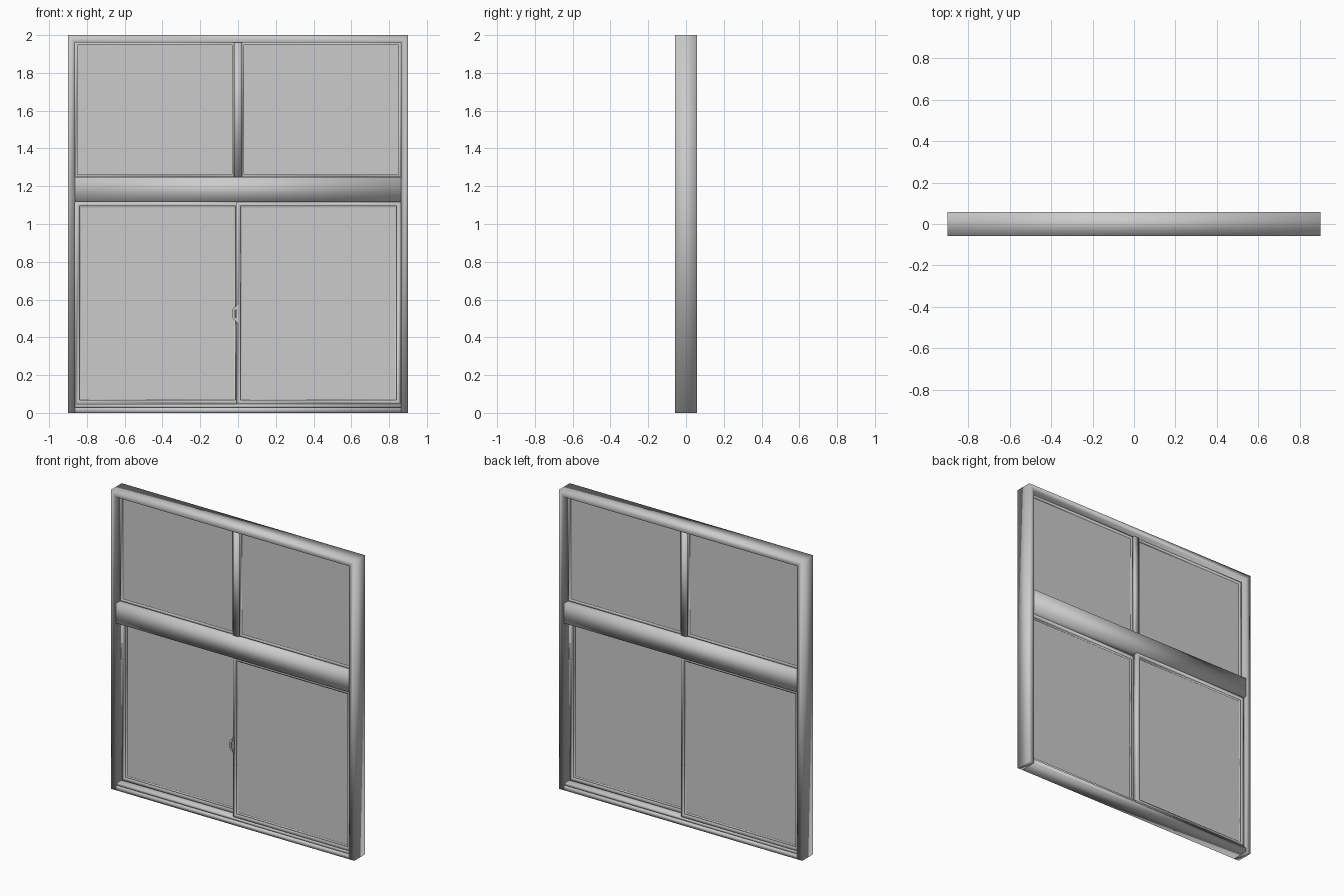
import bpy, bmesh

if "Cube" in bpy.data.objects:
    bpy.data.objects.remove(bpy.data.objects["Cube"])


def finish(name, bm, smooth):
    bmesh.ops.recalc_face_normals(bm, faces=bm.faces)
    mesh = bpy.data.meshes.new(name)
    for f in bm.faces:
        f.smooth = smooth
    bm.to_mesh(mesh)
    bm.free()
    ob = bpy.data.objects.new(name, mesh)
    bpy.context.collection.objects.link(ob)
    return ob


def prism(name, pts, y0, y1, smooth=False):
    """Extrude an x/z outline from y0 to y1."""
    bm = bmesh.new()
    face = bm.faces.new([bm.verts.new((x, y0, z)) for x, z in pts])
    ext = bmesh.ops.extrude_face_region(bm, geom=[face])
    for v in ext["geom"]:
        if isinstance(v, bmesh.types.BMVert):
            v.co.y = y1
    return finish(name, bm, smooth)


def box(name, x0, x1, y0, y1, z0, z1, smooth=False):
    return prism(name, [(x0, z0), (x1, z0), (x1, z1), (x0, z1)], y0, y1, smooth)


def mitred(name, outer, inner, y0, y1, closed=True):
    """Sweep a rectangular section with mitred corners between two outlines."""
    bm = bmesh.new()
    rings = [[bm.verts.new(p) for p in ((o[0], y0, o[1]), (i[0], y0, i[1]),
                                        (i[0], y1, i[1]), (o[0], y1, o[1]))]
             for o, i in zip(outer, inner)]
    n = len(rings)
    for a in range(n if closed else n - 1):
        r, s = rings[a], rings[(a + 1) % n]
        for k in range(4):
            j = (k + 1) % 4
            bm.faces.new((r[k], r[j], s[j], s[k]))
    if not closed:
        bm.faces.new(rings[0])
        bm.faces.new(rings[-1])
    return finish(name, bm, True)


def ring(name, x0, x1, z0, z1, w, y0, y1):
    rect = lambda d: [(x0 + d, z0 + d), (x0 + d, z1 - d), (x1 - d, z1 - d), (x1 - d, z0 + d)]
    return mitred(name, rect(0), rect(w), y0, y1)


D = 0.057   # half depth of the outer frame
IN = 0.862  # inner half width of the opening

# Outer frame: jambs and head in one mitred run, sill between the jambs
mitred("outer_frame", [(-0.9, 0), (-0.9, 2), (0.9, 2), (0.9, 0)],
       [(-IN, 0), (-IN, 1.96), (IN, 1.96), (IN, 0)], -D, D, closed=False)
box("sill", -IN, IN, -D, D, 0, 0.028, True)
box("sill_track", -IN, IN, -0.045, 0.045, 0.026, 0.046, True)

# Transom and upper mullion
box("transom", -IN, IN, -D, D, 1.117, 1.25, True)
box("mullion", -0.02, 0.02, -0.026, 0.026, 1.25, 1.96, True)

# Upper fixed lights and lower sliding sashes, one per side
for side, s in (("left", -1), ("right", 1)):
    x0, x1 = sorted((s * 0.02, s * IN))
    ring(f"upper_bead_{side}", x0, x1, 1.25, 1.96, 0.013, -0.014, 0.014)
    box(f"upper_glass_{side}", x0 + 0.01, x1 - 0.01, -0.004, 0.004, 1.26, 1.95)

    # The right sash runs in the front track, the left one in the back track
    x0, x1 = sorted((-s * 0.01, s * IN))
    y = -s * 0.022
    ring(f"sash_{side}", x0, x1, 0.044, 1.118, 0.023, y - 0.019, y + 0.019)
    ring(f"sash_bead_{side}", x0 + 0.021, x1 - 0.021, 0.065, 1.097, 0.009, y - 0.011, y + 0.011)
    box(f"sash_glass_{side}", x0 + 0.027, x1 - 0.027, y - 0.004, y + 0.004, 0.071, 1.091)

# Latch on the meeting stile of the front sash
box("latch_plate", -0.011, 0.004, -0.046, -0.04, 0.475, 0.575)
prism("latch_lever", [(-0.006, 0.485), (-0.018, 0.488), (-0.028, 0.502), (-0.031, 0.525),
                      (-0.029, 0.548), (-0.018, 0.562), (-0.006, 0.565), (-0.006, 0.55),
                      (-0.016, 0.545), (-0.019, 0.525), (-0.016, 0.505), (-0.006, 0.5)],
      -0.05, -0.034)
